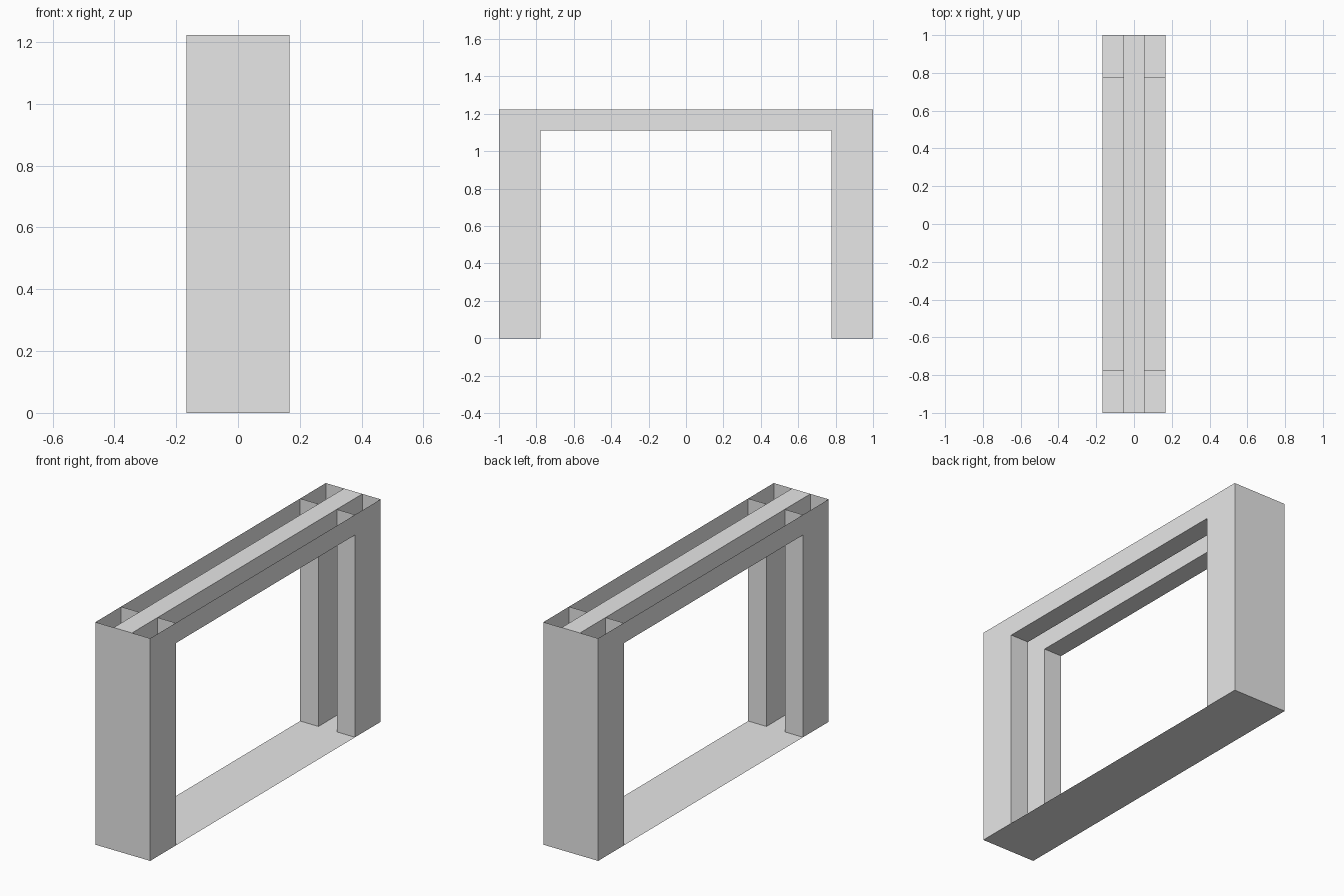
import bpy

if "Cube" in bpy.data.objects:
    bpy.data.objects.remove(bpy.data.objects["Cube"])

U = 1 / 9                      # grid module
X0, X1 = U / 2, U * 1.5        # inner and outer wall planes
Y0, Y1 = 7 * U, 1.0            # inner and outer leg planes
Z0, Z1 = 10 * U, 11 * U        # underside and top of the crossbar

grey = bpy.data.materials.new("light_grey")
grey.diffuse_color = (0.8, 0.8, 0.8, 1)
grey.use_nodes = True
grey.node_tree.nodes["Principled BSDF"].inputs["Base Color"].default_value = grey.diffuse_color


def panel(name, *faces, mirror=(False, False)):
    """Thin sheet part made of flat polygons, optionally mirrored in x and y."""
    verts, polys = [], []
    for f in faces:
        polys.append(range(len(verts), len(verts) + len(f)))
        verts += f
    mesh = bpy.data.meshes.new(name)
    mesh.from_pydata(verts, [], [list(p) for p in polys])
    mesh.materials.append(grey)
    ob = bpy.data.objects.new(name, mesh)
    bpy.context.collection.objects.link(ob)
    if any(mirror):
        m = ob.modifiers.new("mirror", 'MIRROR')
        m.use_axis = (mirror[0], mirror[1], False)
        m.use_mirror_merge = False
    return ob


def arch(x, outward):
    """Side sheet at x: two legs and a crossbar."""
    rects = [(-Y1, -Y0, 0, Z1), (-Y0, Y0, Z0, Z1), (Y0, Y1, 0, Z1)]
    faces = [[(x, a, c), (x, b, c), (x, b, d), (x, a, d)] for a, b, c, d in rects]
    return faces if outward else [f[::-1] for f in faces]


# Full-size sheets: floor, end walls and the strip along the top
panel("floor", [(-X1, -Y1, 0), (-X1, Y1, 0), (X1, Y1, 0), (X1, -Y1, 0)])
panel("end_wall", [(-X1, -Y1, 0), (X1, -Y1, 0), (X1, -Y1, Z1), (-X1, -Y1, Z1)],
      mirror=(False, True))
panel("top_strip", [(-X0, -Y1, Z1), (X0, -Y1, Z1), (X0, Y1, Z1), (-X0, Y1, Z1)])

# Paired arched side sheets, outside and inside
panel("outer_arch", *arch(X1, True), mirror=(True, False))
panel("inner_arch", *arch(X0, False), mirror=(True, False))

# Leg faces towards the opening, running up through the crossbar
panel("leg_inner_wall",
      [(X0, -Y0, 0), (X0, -Y0, Z1), (X1, -Y0, Z1), (X1, -Y0, 0)],
      mirror=(True, True))

# Underside of the open-topped crossbar channels
panel("crossbar_underside",
      [(X0, -Y0, Z0), (X0, Y0, Z0), (X1, Y0, Z0), (X1, -Y0, Z0)],
      mirror=(True, False))
